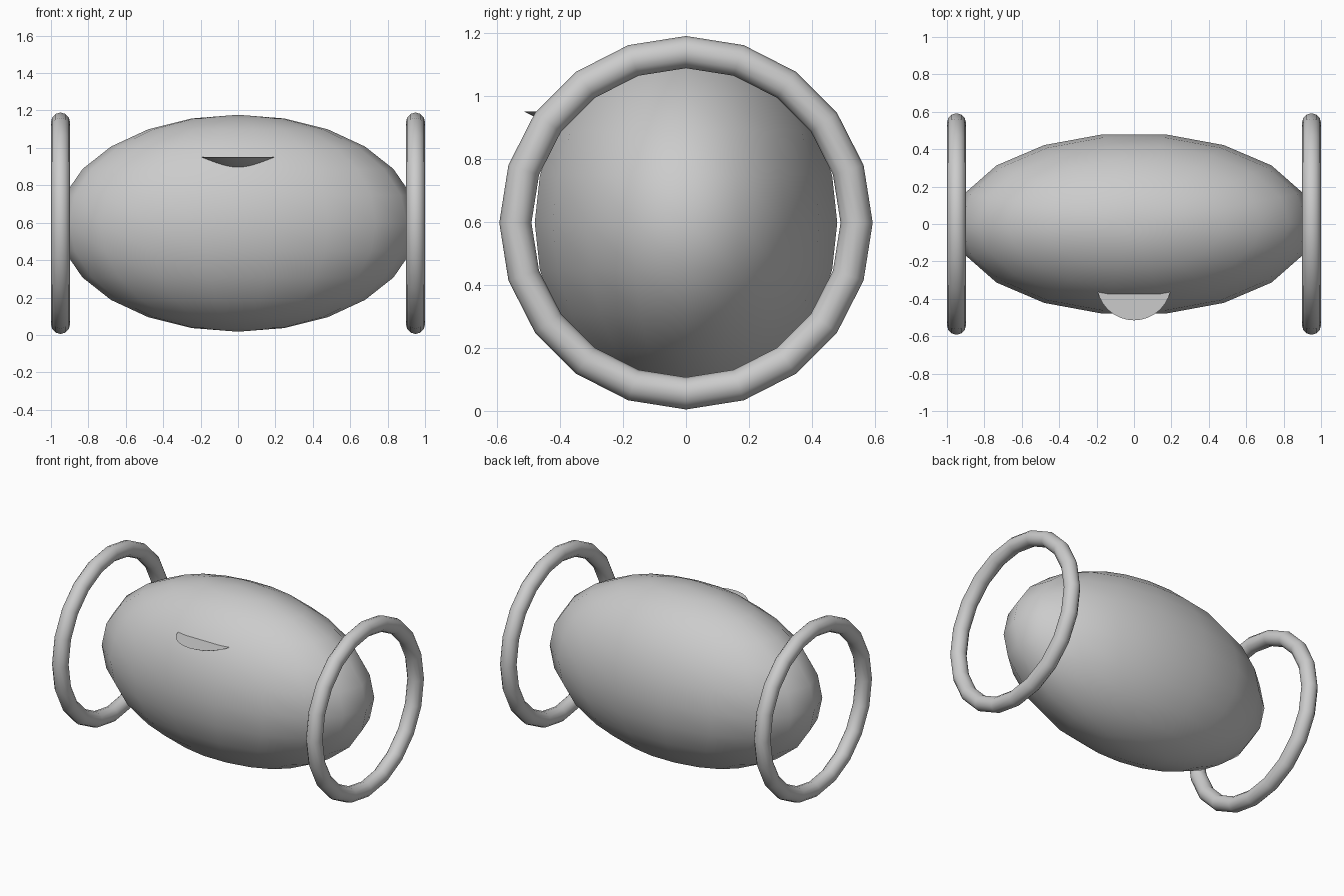
import bpy
import math

if "Cube" in bpy.data.objects:
    bpy.data.objects.remove(bpy.data.objects["Cube"])

CENTRE_Z = 0.597

grey = bpy.data.materials.new("plain grey")
grey.diffuse_color = (0.6, 0.6, 0.6, 1)
grey.use_nodes = True
grey.node_tree.nodes["Principled BSDF"].inputs["Base Color"].default_value = grey.diffuse_color


def finish(name, angle):
    """Name, colour and smooth the active object, keeping edges sharper than angle."""
    obj = bpy.context.object
    obj.name = name
    obj.data.materials.append(grey)
    bpy.ops.object.transform_apply(location=False, rotation=True, scale=True)
    bpy.ops.object.shade_smooth_by_angle(angle=math.radians(angle))
    return obj


# Egg-shaped body, with a column of vertices on each x end
bpy.ops.mesh.primitive_uv_sphere_add(segments=18, ring_count=12, radius=1,
                                     location=(0, 0, CENTRE_Z))
body = bpy.context.object
if max(v.co.x for v in body.data.vertices) < 0.995:
    body.rotation_euler.z = math.pi / 2
    bpy.ops.object.transform_apply(location=False, rotation=True, scale=False)
body.scale = (0.96, 0.487, 0.58)
finish("body", 60)

# Upright wheel rings at both ends
for side, label in ((-1, "left"), (1, "right")):
    bpy.ops.mesh.primitive_torus_add(major_segments=20, minor_segments=12,
                                     major_radius=0.541, minor_radius=0.051,
                                     location=(side * 0.949, 0, CENTRE_Z),
                                     rotation=(0, math.pi / 2, 0))
    finish(label + "_wheel_ring", 60)

# Snout ledge: shallow upside-down cone sunk into the front of the body
bpy.ops.mesh.primitive_cone_add(vertices=32, radius1=0.2, radius2=0, depth=0.1,
                                location=(0, -0.315, 0.90),
                                rotation=(math.pi, 0, 0))
finish("snout_ledge", 20)
